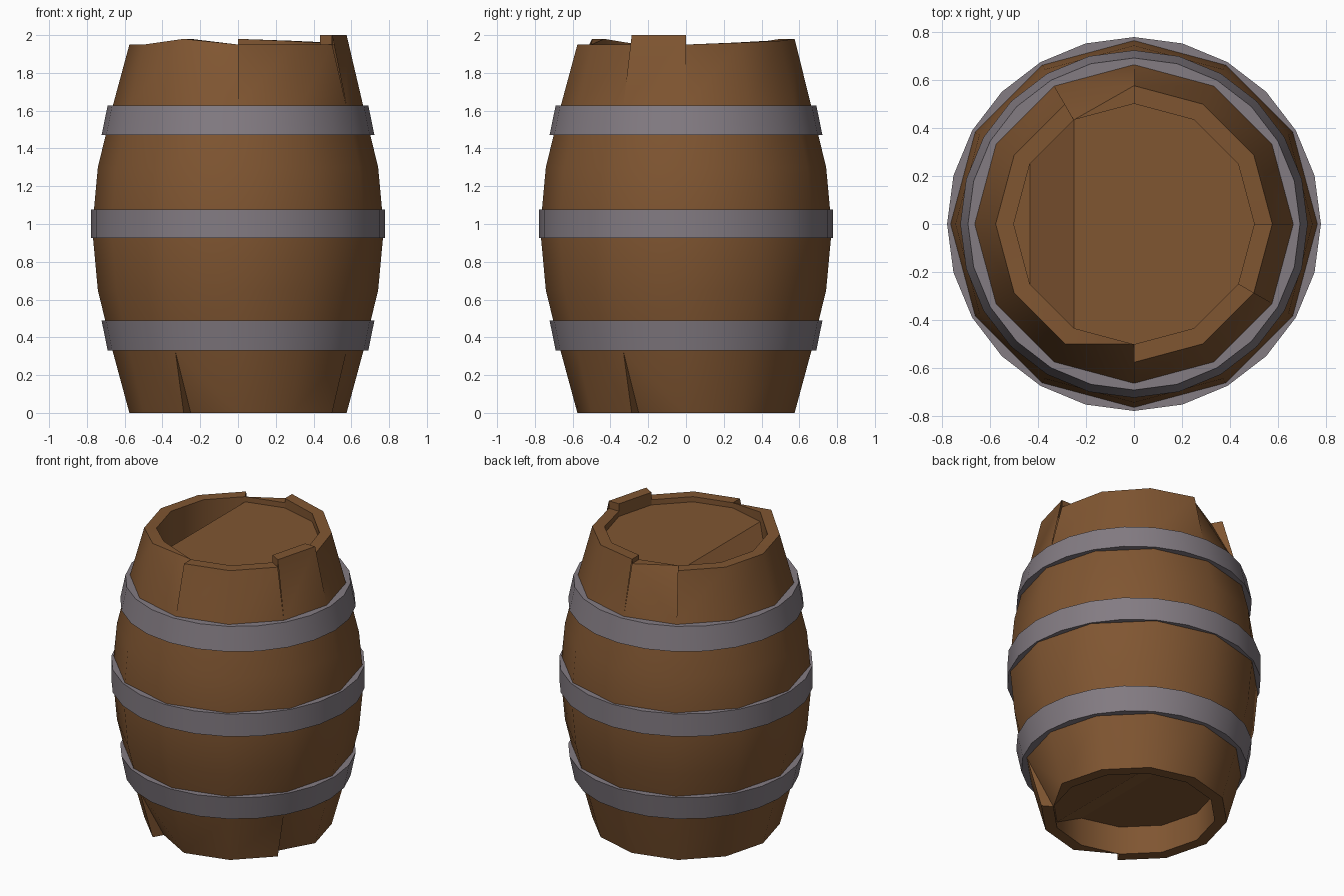
import bpy, bmesh, math
from mathutils import Vector

if "Cube" in bpy.data.objects:
    bpy.data.objects.remove(bpy.data.objects["Cube"])


def material(name, rgb):
    m = bpy.data.materials.new(name)
    m.diffuse_color = (*rgb, 1)
    m.use_nodes = True
    m.node_tree.nodes["Principled BSDF"].inputs["Base Color"].default_value = m.diffuse_color
    return m


WOOD = material("brown wood", (0.215, 0.092, 0.031))
IRON = material("grey iron", (0.228, 0.2, 0.225))


def pt(r, deg, z):
    a = math.radians(deg)
    return Vector((r * math.cos(a), r * math.sin(a), z))


def face(bm, pts, toward):
    """Add a face whose normal points along 'toward'; drop repeated corners."""
    out = []
    for p in pts:
        if all((p - q).length > 1e-4 for q in out):
            out.append(p)
    if len(out) < 3:
        return
    n = Vector((0, 0, 0))
    for i in range(len(out)):
        n += out[i].cross(out[(i + 1) % len(out)])
    if n.dot(toward) < 0:
        out.reverse()
    bm.faces.new([bm.verts.new(p) for p in out])


def finish(bm, name, mat, angle):
    bmesh.ops.remove_doubles(bm, verts=bm.verts, dist=0.0005)
    me = bpy.data.meshes.new(name)
    bm.to_mesh(me)
    bm.free()
    me.materials.append(mat)
    ob = bpy.data.objects.new(name, me)
    bpy.context.collection.objects.link(ob)
    bpy.ops.object.select_all(action='DESELECT')
    ob.select_set(True)
    bpy.context.view_layer.objects.active = ob
    bpy.ops.object.shade_smooth_by_angle(angle=math.radians(angle))
    return ob


R_END, R_IN = 0.575, 0.5
PROFILE = [(0.663, 0.325), (0.742, 0.65), (0.772, 0.975), (0.742, 1.3), (0.663, 1.625)]
# rim height at each 30 degree corner
RIM = [1.95, 1.96, 1.97, 1.98, 1.95, 1.95, 1.95, 1.95, 1.98, 1.95, 1.95, 1.95]
UP, DOWN = Vector((0, 0, 1)), Vector((0, 0, -1))


def corner(top, k, side):
    """Outer radius and height of a stave's end corner (side 0 or 1)."""
    i = (k + side) % 12
    if not top:
        # chipped lower corners of two staves
        return (R_IN if (k, side) in ((8, 0), (11, 0)) else R_END, 0.0)
    z = RIM[i]
    if k == 11:
        z = 2.0                      # one stave stands proud
    if k == 3:
        z = 1.95
    return (R_IN if (k, side) in ((3, 1), (8, 1)) else R_END, z)


# staves: twelve-sided bulging body with thick rims at both ends
bm = bmesh.new()
for k in range(12):
    a, b = 30 * k, 30 * k + 30
    out = pt(1, a + 15, 0)
    for (r0, z0), (r1, z1) in zip(PROFILE, PROFILE[1:]):
        face(bm, [pt(r0, a, z0), pt(r0, b, z0), pt(r1, b, z1), pt(r1, a, z1)], out)
    for top in (False, True):
        rb, zb = PROFILE[-1 if top else 0]
        (ra, za), (rc, zc) = corner(top, k, 0), corner(top, k, 1)
        A, B = pt(ra, a, za), pt(rc, b, zc)
        P, Q = pt(rb, a, zb), pt(rb, b, zb)
        # outer face, split where a corner is chipped
        if ra < R_END:
            face(bm, [P, Q, B], out)
            face(bm, [P, B, A], out)
        elif rc < R_END:
            face(bm, [Q, P, A], out)
            face(bm, [Q, A, B], out)
        else:
            face(bm, [P, Q, B, A], out)
        Ai, Bi = pt(R_IN, a, za), pt(R_IN, b, zc)
        face(bm, [A, B, Bi, Ai], UP if top else DOWN)
        face(bm, [Ai, Bi, pt(R_IN, b, zb), pt(R_IN, a, zb)], -out)
        # end walls where neighbouring staves do not line up
        r2, z2 = corner(top, (k + 1) % 12, 0)
        if abs(r2 - rc) > 1e-4 or abs(z2 - zc) > 1e-4:
            tangent = pt(1, b + 90, 0)
            mine_bigger = rc > r2 or (rc == r2 and (zc > z2) == top)
            C, Ci = pt(r2, b, z2), pt(R_IN, b, z2)
            if abs(r2 - rc) > 1e-4:
                big = B if rc > r2 else C
                bi = Bi if rc > r2 else Ci
                face(bm, [Q, big, bi], tangent if mine_bigger else -tangent)
            else:
                face(bm, [B, Bi, Ci, C], tangent if mine_bigger else -tangent)
finish(bm, "barrel_staves", WOOD, 40)


def lid(name, z, drop, first, last, up):
    """Recessed end board; corners strictly between first and last sink inwards."""
    bm = bmesh.new()
    ring = [pt(R_IN, 30 * i, z) for i in range(12)]
    face(bm, [ring[i % 12] for i in range(last, first + 13)], up)
    sunk = [pt(R_IN, 30 * i, z + drop) for i in range(first + 1, last)]
    face(bm, [ring[first]] + [sunk[0], sunk[-1]] + [ring[last]], up)
    if len(sunk) > 2:
        face(bm, sunk, up)
    return finish(bm, name, WOOD, 20)


lid("top_lid", 1.915, -0.2, 4, 8, UP)
lid("bottom_lid", 0.04, 0.15, 2, 10, DOWN)


# iron hoops: 24-sided bands following the bulge
def hoop(name, z0, r0, z1, r1):
    bm = bmesh.new()
    t = 0.06
    for k in range(24):
        a, b = 15 * k, 15 * k + 15
        out = pt(1, a + 7.5, 0)
        face(bm, [pt(r0, a, z0), pt(r0, b, z0), pt(r1, b, z1), pt(r1, a, z1)], out)
        face(bm, [pt(r0 - t, a, z0), pt(r0 - t, b, z0), pt(r1 - t, b, z1), pt(r1 - t, a, z1)], -out)
        face(bm, [pt(r0, a, z0), pt(r0, b, z0), pt(r0 - t, b, z0), pt(r0 - t, a, z0)], DOWN)
        face(bm, [pt(r1, a, z1), pt(r1, b, z1), pt(r1 - t, b, z1), pt(r1 - t, a, z1)], UP)
    finish(bm, name, IRON, 35)


hoop("lower_hoop", 0.33, 0.69, 0.488, 0.722)
hoop("middle_hoop", 0.925, 0.777, 1.078, 0.777)
hoop("upper_hoop", 1.472, 0.722, 1.628, 0.69)
